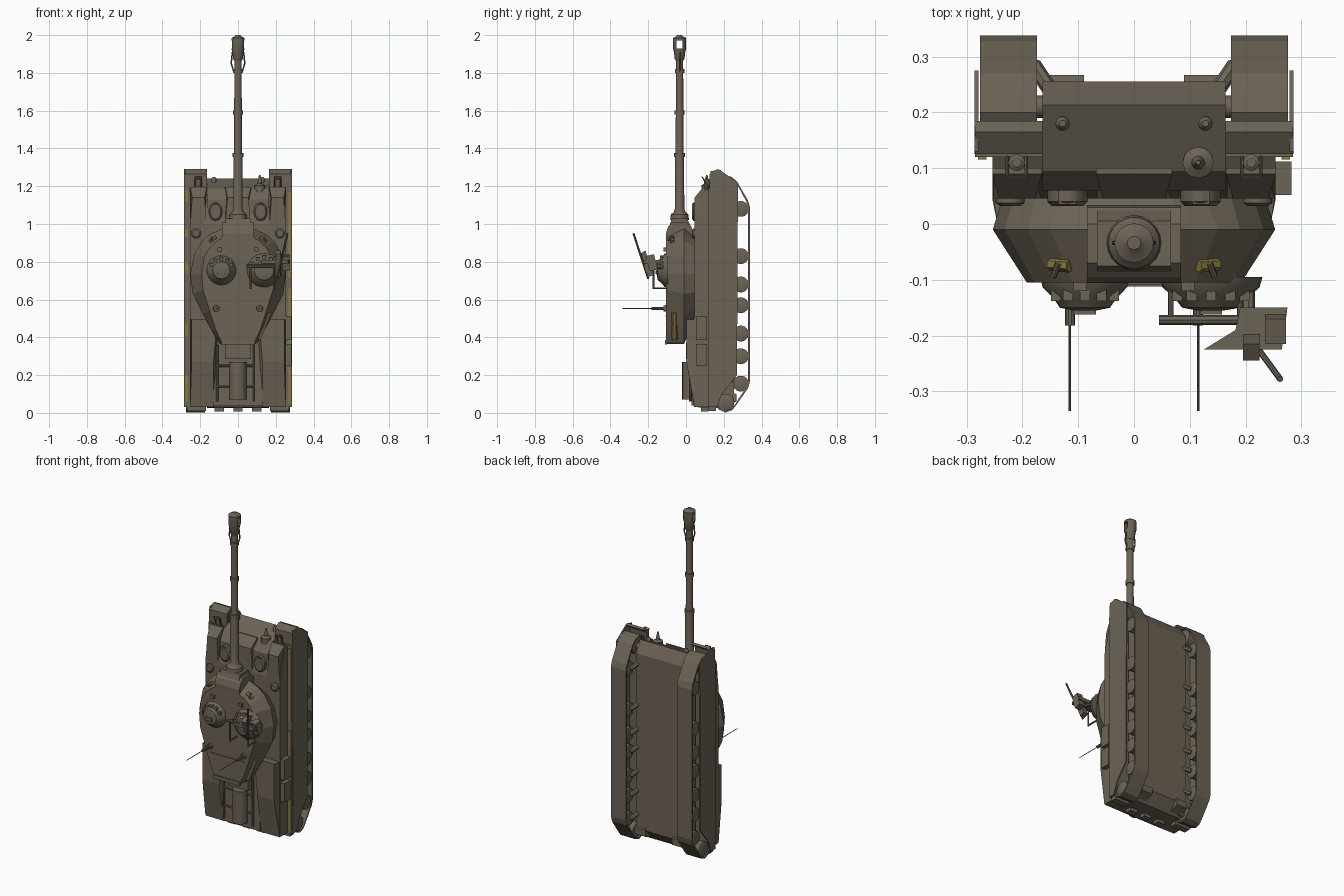
import bpy, bmesh, math
from mathutils import Vector, Matrix

def mat(name, c):
    m = bpy.data.materials.new(name)
    m.diffuse_color = (*c, 1)
    return m

DRAB = mat("drab", (0.15, 0.125, 0.093))
YELLOW = mat("dull_yellow", (0.24, 0.19, 0.05))

def finish(name, bm, m=DRAB, smooth=False):
    bmesh.ops.recalc_face_normals(bm, faces=bm.faces)
    me = bpy.data.meshes.new(name)
    bm.to_mesh(me)
    bm.free()
    me.materials.append(m)
    ob = bpy.data.objects.new(name, me)
    bpy.context.collection.objects.link(ob)
    if smooth:
        bpy.ops.object.select_all(action='DESELECT')
        ob.select_set(True)
        bpy.context.view_layer.objects.active = ob
        bpy.ops.object.shade_smooth_by_angle(angle=math.radians(35))
    return ob

def loft(name, rings, m=DRAB, caps=True, loop=False, smooth=False):
    bm = bmesh.new()
    vs = [[bm.verts.new(p) for p in r] for r in rings]
    n = len(vs[0])
    pairs = list(zip(vs, vs[1:])) + ([(vs[-1], vs[0])] if loop else [])
    for a, b in pairs:
        for i in range(n):
            j = (i + 1) % n
            bm.faces.new((a[i], a[j], b[j], b[i]))
    if caps and not loop:
        bm.faces.new(vs[0])
        bm.faces.new(vs[-1])
    return finish(name, bm, m, smooth)

def prism(name, pts, x0, x1, m=DRAB):
    """Extrude a (y, z) side profile across x."""
    return loft(name, [[(x, y, z) for y, z in pts] for x in (x0, x1)], m)

def box(name, lo, hi, m=DRAB):
    (a, b, c), (d, e, f) = lo, hi
    return prism(name, [(b, c), (e, c), (e, f), (b, f)], a, d, m)

def turned(name, base, axis, prof, n=20, m=DRAB, smooth=True):
    """Revolve (radius, distance) pairs around an axis from a base point."""
    q = Vector(axis).to_track_quat('Z', 'Y')
    rings = [[Vector(base) + q @ Vector((r * math.cos(t), r * math.sin(t), d))
              for t in (2 * math.pi * i / n for i in range(n))] for r, d in prof]
    return loft(name, rings, m, smooth=smooth)

def rod(name, p, q, r, n=8, m=DRAB, r2=None):
    d = Vector(q) - Vector(p)
    return turned(name, p, d, [(r, 0), (r if r2 is None else r2, d.length)], n, m)

UP = (0, -1, 0)   # the roof side of the vehicle
FW = (0, 0, 1)    # the gun direction

# --- hull
prism("lower_hull", [(0.06, 0.03), (0.2, 0.025), (0.255, 0.09), (0.255, 1.17),
                     (0.213, 1.24), (0.095, 1.185), (0.06, 1.13)], -0.164, 0.164)
prism("upper_hull", [(0.125, 0.03), (0.046, 0.03), (0.046, 1.0), (0.09, 1.17),
                     (0.125, 1.19)], -0.254, 0.254)
for n, a, b in (("left", -0.254, -0.165), ("center", -0.068, 0.068), ("right", 0.165, 0.254)):
    loft("glacis_block_" + n, [
        [(a, 0.1, 0.98), (b, 0.1, 0.98), (b, 0.046, 0.98), (a, 0.046, 0.98)],
        [(a, 0.1, 1.14), (b, 0.1, 1.14), (b - 0.012, 0.046, 1.14), (a + 0.012, 0.046, 1.14)],
        [(a, 0.1, 1.195), (b, 0.1, 1.195), (b, 0.09, 1.195), (a, 0.09, 1.195)]])
box("engine_deck", (-0.13, 0.03, 0.04), (0.13, 0.06, 0.49))

track = [(0.338, 1.09), (0.328, 1.125), (0.27, 1.225), (0.24, 1.25), (0.2, 1.26),
         (0.165, 1.24), (0.152, 1.2), (0.152, 0.06), (0.172, 0.018), (0.21, 0.002),
         (0.245, 0.015), (0.265, 0.04), (0.328, 0.13), (0.338, 0.165)]
cy = sum(p[0] for p in track) / len(track)
def inset(y, z):
    d = Vector((cy - y, max(0.2, min(1.05, z)) - z))
    d = d.normalized() * 0.011
    return y + d.x, z + d.y

for s, side in ((-1, "left"), (1, "right")):
    # tracks, wheels and skirts
    inner = [inset(*p) for p in track]
    loft("track_" + side, [[(s * x, *a), (s * X, *a), (s * X, *b), (s * x, *b)]
                           for a, b in zip(track, inner) for x, X in [(0.174, 0.276)]], loop=True)
    for i, z in enumerate((1.08, 0.83, 0.68, 0.57, 0.42, 0.30, 0.155)):
        turned(f"road_wheel_{side}_{i}", (s * 0.178, 0.29, z), (s, 0, 0),
               [(0.03, 0), (0.042, 0.004), (0.042, 0.09), (0.03, 0.094)], 18)
        rod(f"wheel_arm_{side}_{i}", (s * 0.15, 0.24, z + 0.03), (s * 0.18, 0.285, z), 0.014)
    for n, y, z, r in (("idler", 0.21, 1.195, 0.05), ("sprocket", 0.21, 0.056, 0.046)):
        turned(f"{n}_{side}", (s * 0.18, y, z), (s, 0, 0),
               [(r * .8, 0), (r, 0.006), (r, 0.085), (r * .7, 0.092)], 18)
        rod(f"{n}_axle_{side}", (s * 0.14, y, z), (s * 0.19, y, z), 0.02, 12)
    prism("final_drive_" + side, [(0.19, 0.03), (0.267, 0.06), (0.267, 0.1), (0.19, 0.12)],
          s * 0.09, s * 0.164)
    prism("skirt_" + side, [(0.125, 0.03), (0.165, 0.03), (0.19, 0.1), (0.27, 0.2),
                            (0.275, 1.22), (0.18, 1.285), (0.13, 1.28)], s * 0.279, s * 0.286)
    box("fender_" + side, (s * 0.16, 0.12, 0.03), (s * 0.285, 0.132, 1.19))
    prism("front_fender_" + side, [(0.125, 1.18), (0.125, 1.265), (0.165, 1.29), (0.185, 1.285),
                                   (0.15, 1.26), (0.14, 1.18)], s * 0.164, s * 0.285)
    box("rear_mudguard_" + side, (s * 0.17, 0.12, 0.01), (s * 0.27, 0.16, 0.035))
    # raised rear deck, narrowing toward the tail
    loft("rear_deck_" + side, [
        [(s * x, y, z) for x, y in pts] for z, pts in (
            (0.03, [(0.254, 0.06), (0.254, 0.045), (0.13, 0.043), (0.115, 0.06)]),
            (0.27, [(0.254, 0.06), (0.245, 0.002), (0.13, 0.002), (0.1, 0.06)]),
            (0.495, [(0.254, 0.06), (0.245, 0.002), (0.11, 0.002), (0.09, 0.06)]))])
    # fender paint patches
    for i, (a, b) in enumerate(((0.06, 0.2), (0.41, 0.47), (0.74, 0.8), (0.93, 0.97), (1.12, 1.18))
                               if s < 0 else ((0.05, 0.24), (0.36, 0.66), (0.72, 1.17))):
        box(f"fender_paint_{side}_{i}", (s * 0.264, 0.116, a), (s * 0.28, 0.12, b), YELLOW)
    # lamps, hooks and hatches at the bow
    turned("headlight_" + side, (s * 0.21, 0.11, 1.185), FW,
           [(0.008, 0), (0.015, 0.012), (0.015, 0.05), (0.008, 0.055)], 12)
    for dx in (-0.017, 0.017):
        rod(f"lamp_guard_{side}_{dx}", (s * 0.21 + dx, 0.12, 1.19), (s * 0.21 + dx, 0.085, 1.25), 0.003)
    rod("lamp_guard_bar_" + side, (s * 0.21 - 0.017, 0.085, 1.25), (s * 0.21 + 0.017, 0.085, 1.25), 0.003)
    turned("tow_hook_" + side, (s * 0.128, 0.18, 1.21), FW, [(0.013, 0), (0.013, 0.03), (0.006, 0.04)], 10)
    hatch = turned("driver_hatch_" + side, (0, 0, 0), UP, [(0.036, 0), (0.036, 0.02), (0.028, 0.028)], 20)
    hatch.matrix_world = Matrix.Translation((s * 0.119, 0.06, 1.065)) @ Matrix.Diagonal((1, 1, 1.35, 1))
    box("periscope_" + side, (s * 0.105, 0.035, 1.09), (s * 0.135, 0.06, 1.11))
    turned("filler_cap_" + side, (s * 0.222, 0.05, 0.95), UP, [(0.026, 0), (0.026, 0.012), (0.018, 0.018)], 16)
    # turret antennas, roof bolts and lifting hooks
    rod("antenna_base_" + side, (s * 0.115, -0.1, 0.553), (s * 0.115, -0.182, 0.553), 0.009, 10)
    turned("antenna_foot_" + side, (s * 0.115, -0.1, 0.553), UP, [(0.018, 0), (0.016, 0.018)], 12)
    rod("antenna_" + side, (s * 0.115, -0.18, 0.553), (s * 0.115, -0.335, 0.553), 0.002, 6)
    rod("lift_hook_" + side, (s * 0.135, -0.07, 0.93), (s * 0.145, -0.095, 0.915), 0.006)
    box("roof_sight_" + side, (s * 0.085, -0.12, 0.855), (s * 0.108, -0.1, 0.875))
    rod("turret_paint_" + side, (s * 0.115, -0.075, 0.93), (s * 0.15, -0.072, 0.905), 0.012, 6, YELLOW)

# bow sight, side bins, rear fittings
turned("bow_lamp", (0.115, 0.11, 1.17), FW, [(0.028, 0), (0.028, 0.035), (0.012, 0.045), (0.004, 0.09)], 12)
for i, (a, b) in enumerate(((0.25, 0.365), (0.385, 0.51))):
    box(f"side_bin_{i}", (0.25, 0.052, a), (0.282, 0.112, b))
rod("exhaust_drum", (0, 0.025, 0.07), (0, 0.025, 0.27), 0.045, 20)
box("engine_box", (-0.07, 0.0, 0.285), (0.07, 0.04, 0.37))
for x in (-0.11, 0.085):
    rod(f"deck_rail_{x}", (x, 0.022, 0.06), (x, 0.022, 0.36), 0.006)
for z in (0.14, 0.25):
    rod(f"deck_crossbar_{z}", (-0.115, 0.022, z), (0.09, 0.022, z), 0.006)
for x in (-0.1, 0, 0.1):
    box(f"rear_fitting_{x}", (x - 0.025, 0.08, 0.008), (x + 0.025, 0.12, 0.03))

# --- turret: three outline rings from ring to roof
def ring(y, half):
    return [(x, y, z) for x, z in half] + [(-x, y, z) for x, z in reversed(half)]
loft("turret", [
    ring(0.046, [(0.07, 0.935), (0.13, 0.91), (0.175, 0.88), (0.215, 0.825), (0.236, 0.735),
                 (0.22, 0.64), (0.165, 0.55), (0.11, 0.52), (0.07, 0.51), (0.04, 0.505)]),
    ring(-0.01, [(0.085, 0.975), (0.15, 0.945), (0.19, 0.91), (0.232, 0.84), (0.253, 0.735),
                 (0.24, 0.63), (0.185, 0.52), (0.14, 0.44), (0.105, 0.375), (0.095, 0.365)]),
    ring(-0.105, [(0.07, 0.935), (0.11, 0.91), (0.145, 0.88), (0.178, 0.83), (0.192, 0.735),
                  (0.185, 0.65), (0.15, 0.54), (0.118, 0.44), (0.088, 0.375), (0.08, 0.365)])])
prism("mantlet", [(0.036, 0.9), (-0.104, 0.9), (-0.106, 0.95), (-0.095, 0.985),
                  (-0.07, 1.01), (0.0, 1.01), (0.03, 0.985)], -0.084, 0.084)
prism("mantlet_cover", [(-0.09, 0.98), (-0.075, 1.03), (0.005, 1.03), (0.025, 0.99)], -0.066, 0.066)
rod("bustle_paint", (0.107, -0.06, 0.39), (0.162, -0.06, 0.53), 0.016, 6, YELLOW)
box("bustle_lip", (-0.09, -0.112, 0.362), (0.09, -0.1, 0.385))
box("roof_seam", (-0.115, -0.109, 0.51), (0.115, -0.104, 0.516))

# --- cupolas
for n, x, k in (("left", -0.088, 1.0), ("right", 0.138, 1.15)):
    turned("cupola_" + n, (x, -0.095, 0.755), UP,
           [(0.08 * k, 0), (0.076 * k, 0.018), (0.055 * k, 0.04), (0.045 * k, 0.055), (0.02 * k, 0.06)], 24)
    box("hatch_hinge_" + n, (x - 0.02, -0.162, 0.735), (x + 0.02, -0.14, 0.755))
    for i in range(5):
        a = math.radians(30 + 30 * i)
        px, pz = x + 0.06 * k * math.cos(a), 0.755 + 0.06 * k * math.sin(a)
        box(f"cupola_block_{n}_{i}", (px - 0.009, -0.138, pz - 0.009), (px + 0.009, -0.11, pz + 0.009))

# --- roof machine gun on its rail
for x in (0.066, 0.19):
    for z in (0.66, 0.78):
        rod(f"rail_post_{x}_{z}", (x, -0.1, z), (x, -0.172, z), 0.005)
    rod(f"rail_side_{x}", (x, -0.172, 0.655), (x, -0.172, 0.785), 0.005)
rod("rail_front", (0.045, -0.172, 0.78), (0.19, -0.172, 0.78), 0.009)
loft("gun_cradle", [[(x, y, z) for x, y in ((0.125, -0.225), (0.265, -0.225), (0.275, -0.15), (0.19, -0.15), (0.182, -0.19))]
                    for z in (0.79, 0.81)])
prism("gun_receiver", [(-0.17, 0.73), (-0.2, 0.72), (-0.245, 0.84), (-0.215, 0.86)], 0.195, 0.225)
prism("ammo_box", [(-0.15, 0.76), (-0.19, 0.75), (-0.215, 0.83), (-0.17, 0.84)], 0.235, 0.272)
rod("gun_mount", (0.205, -0.12, 0.77), (0.205, -0.2, 0.79), 0.012)
rod("machine_gun_barrel", (0.205, -0.2, 0.71), (0.262, -0.278, 0.95), 0.0055)

# --- main gun, with muzzle brake
G = (0, -0.034, 0)
turned("main_gun", G, FW, [(0.05, 1.02), (0.046, 1.05), (0.03, 1.065), (0.025, 1.08), (0.024, 1.36),
                           (0.021, 1.38), (0.019, 1.88)], 20)
for z, r in ((1.365, 0.029), (1.59, 0.026), (1.81, 0.025)):
    turned(f"barrel_band_{z}", G, FW, [(r, z - 0.01), (r, z + 0.01)], 20)
brake = turned("muzzle_brake", G, FW, [(0.02, 1.865), (0.026, 1.875), (0.03, 1.91), (0.035, 1.93),
                                       (0.035, 1.985), (0.02, 1.992), (0.012, 2.0)], 20)
cut = box("brake_slot_cutter", (-0.1, -0.05, 1.93), (0.1, -0.018, 1.972))
cut.hide_render = True
cut.hide_viewport = True
mod = brake.modifiers.new("slot", 'BOOLEAN')
mod.object = cut
mod.solver = 'EXACT'
for s in (-1, 1):
    rod(f"brake_strap_{s}", (s * 0.02, -0.034, 1.8), (s * 0.036, -0.034, 1.85), 0.004)
    rod(f"brake_strap_upper_{s}", (s * 0.036, -0.034, 1.85), (s * 0.03, -0.034, 1.91), 0.004)
